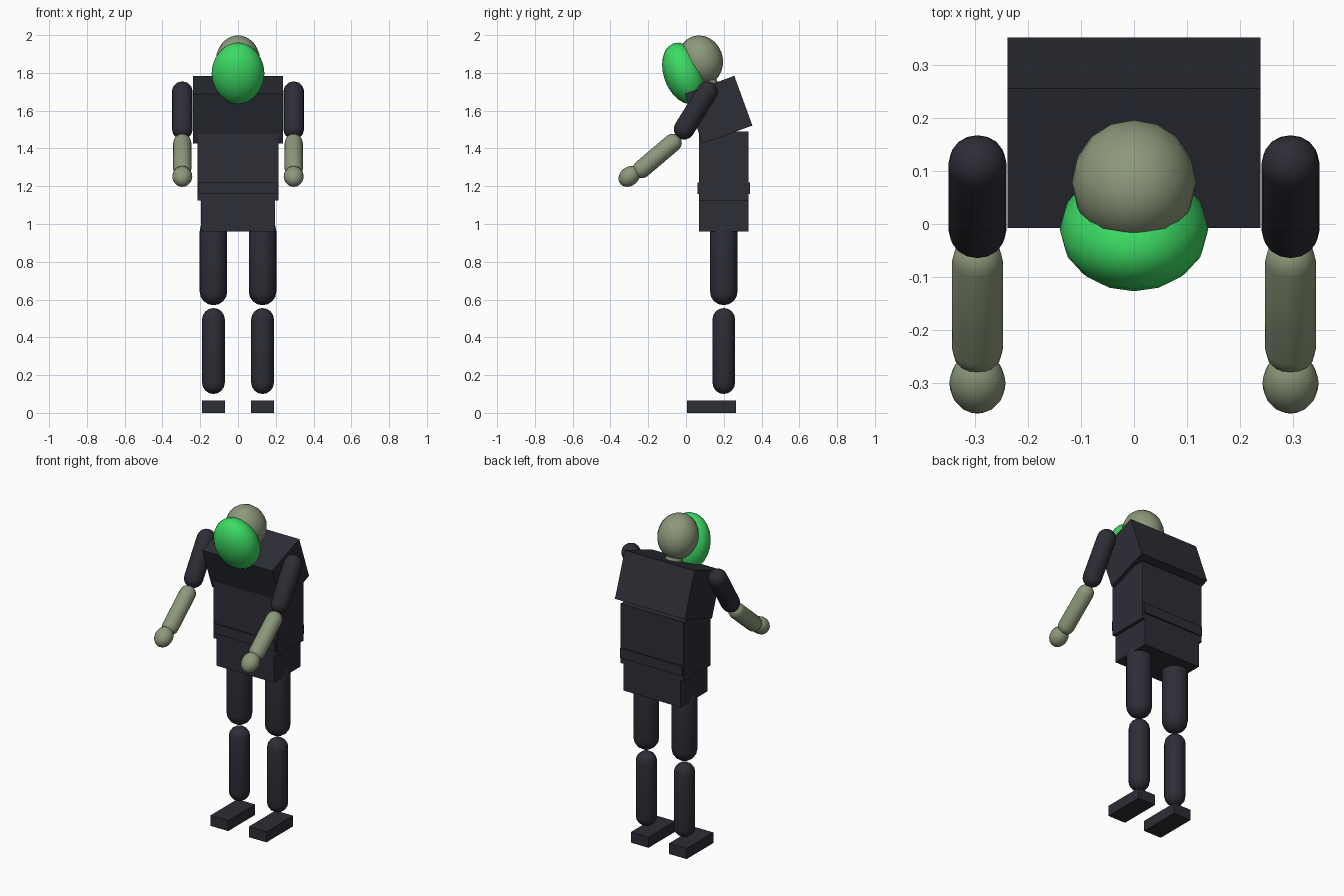
import bpy, bmesh, math
from mathutils import Vector, Matrix

cube = bpy.data.objects.get("Cube")
if cube:
    bpy.data.objects.remove(cube, do_unlink=True)


def make_material(name, rgb):
    m = bpy.data.materials.new(name)
    m.use_nodes = True
    m.diffuse_color = (*rgb, 1)
    m.node_tree.nodes["Principled BSDF"].inputs["Base Color"].default_value = (*rgb, 1)
    return m


DARK = make_material("charcoal cloth", (0.026, 0.027, 0.037))
SKIN = make_material("olive skin", (0.262, 0.314, 0.195))
GREEN = make_material("bright green", (0.045, 0.71, 0.127))
LEAN = math.radians(20)


def finish(bm, name, mat, matrix, smooth):
    bm.transform(matrix)
    bmesh.ops.recalc_face_normals(bm, faces=bm.faces)
    mesh = bpy.data.meshes.new(name)
    for f in bm.faces:
        f.smooth = smooth
    bm.to_mesh(mesh)
    bm.free()
    mesh.materials.append(mat)
    obj = bpy.data.objects.new(name, mesh)
    bpy.context.collection.objects.link(obj)


def place(center, tilt=0, size=(1, 1, 1)):
    return (Matrix.Translation(center) @ Matrix.Rotation(tilt, 4, 'X')
            @ Matrix.Diagonal((*size, 1)))


def box(name, mat, center, size, tilt=0):
    bm = bmesh.new()
    bmesh.ops.create_cube(bm, size=1)
    finish(bm, name, mat, place(center, tilt, size), False)


def ellipsoid(name, mat, center, radii, tilt=0):
    bm = bmesh.new()
    bmesh.ops.create_uvsphere(bm, u_segments=16, v_segments=12, radius=1)
    finish(bm, name, mat, place(center, tilt, radii), True)


def capsule(name, mat, a, b, r, rings=4, segments=16):
    # Revolve a round-ended profile, then aim it from a to b
    a, b = Vector(a), Vector(b)
    length = (b - a).length
    bm = bmesh.new()
    arc = [math.pi / 2 * i / rings for i in range(rings + 1)]
    profile = [(r * math.sin(t), -r * math.cos(t)) for t in arc]
    profile += [(x, length - z) for x, z in reversed(profile)]
    verts = [bm.verts.new((x, 0, z)) for x, z in profile]
    edges = [bm.edges.new(pair) for pair in zip(verts, verts[1:])]
    bmesh.ops.spin(bm, geom=verts + edges, cent=(0, 0, 0), axis=(0, 0, 1),
                   angle=math.tau, steps=segments)
    bmesh.ops.remove_doubles(bm, verts=bm.verts, dist=0.0005)
    aim = (b - a).to_track_quat('Z', 'Y').to_matrix().to_4x4()
    finish(bm, name, mat, Matrix.Translation(a) @ aim, True)


# Body
box("pelvis", DARK, (0, 0.2, 1.06), (0.39, 0.26, 0.2))
box("abdomen", DARK, (0, 0.2, 1.307), (0.43, 0.26, 0.365))
box("belt", DARK, (0, 0.2, 1.19), (0.42, 0.28, 0.06))
box("chest", DARK, (0, 0.172, 1.605), (0.476, 0.28, 0.28), LEAN)

# Head
capsule("neck", SKIN, (0, 0.13, 1.7), (0, 0.1, 1.8), 0.05)
ellipsoid("head", SKIN, (0, 0.078, 1.868), (0.117, 0.117, 0.132), LEAN)
ellipsoid("mask", GREEN, (0, -0.01, 1.797), (0.14, 0.108, 0.169), LEAN)

# Limbs
for side, s in (("left", 1), ("right", -1)):
    ax, lx = s * 0.295, s * 0.13
    capsule(side + "_upper_arm", DARK, (ax, 0.113, 1.7), (ax, -0.01, 1.502), 0.055)
    capsule(side + "_forearm", SKIN, (ax, -0.07, 1.43), (ax, -0.235, 1.29), 0.048)
    ellipsoid(side + "_hand", SKIN, (ax, -0.3, 1.252), (0.053, 0.05, 0.062),
              math.radians(-50))
    capsule(side + "_thigh", DARK, (lx, 0.2, 0.643), (lx, 0.2, 0.96), 0.073)
    capsule(side + "_shin", DARK, (lx, 0.2, 0.16), (lx, 0.2, 0.495), 0.06)
    box(side + "_foot", DARK, (lx, 0.135, 0.0325), (0.12, 0.26, 0.065))
